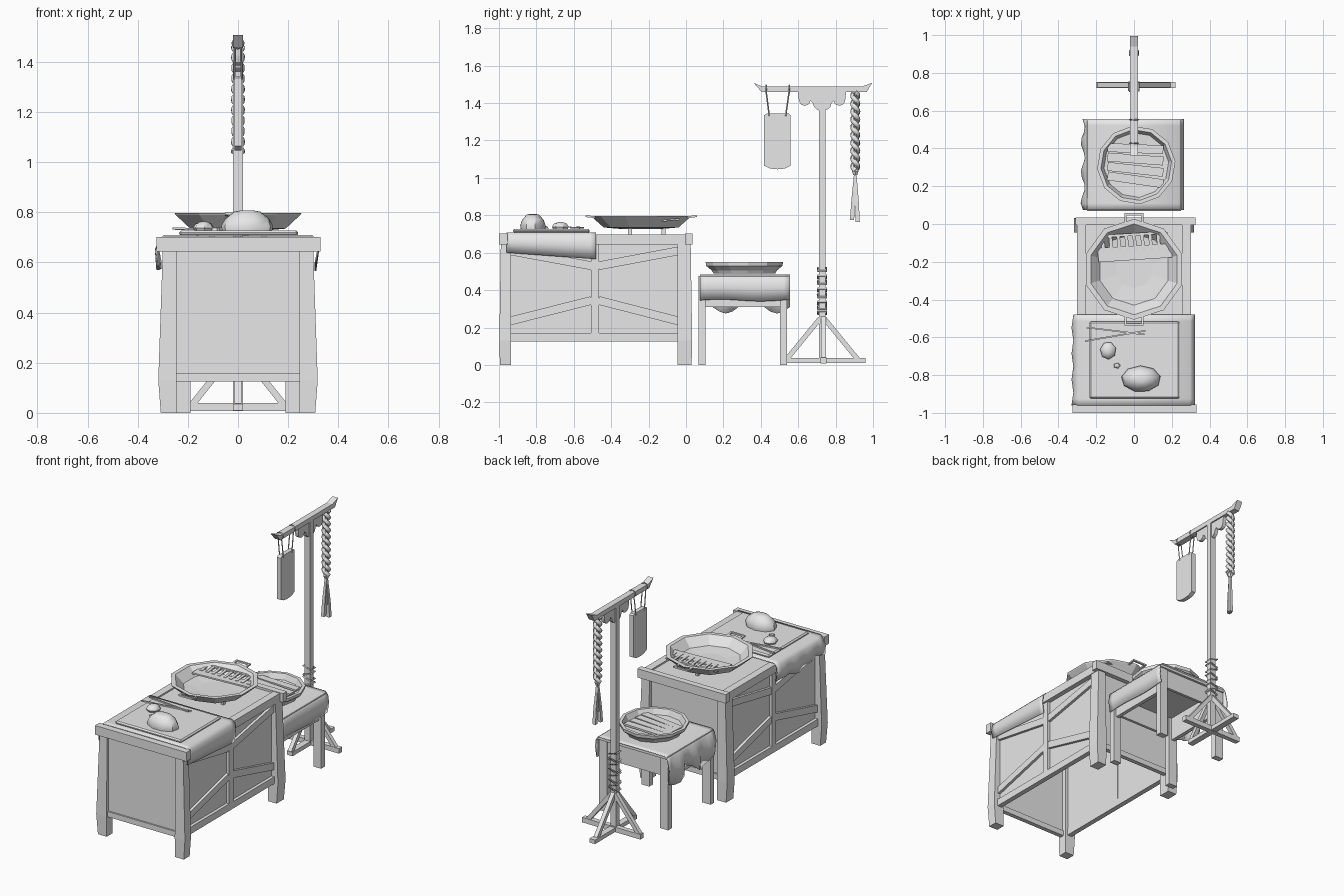
import bpy, bmesh, math
from mathutils import Vector, Matrix

if "Cube" in bpy.data.objects:
    bpy.data.objects.remove(bpy.data.objects["Cube"])

grey = bpy.data.materials.new("plain grey")
grey.use_nodes = True
grey.diffuse_color = (0.8, 0.8, 0.8, 1)
grey.node_tree.nodes["Principled BSDF"].inputs["Base Color"].default_value = (0.8, 0.8, 0.8, 1)


def finish(name, bm, smooth=None):
    bmesh.ops.recalc_face_normals(bm, faces=bm.faces)
    me = bpy.data.meshes.new(name)
    bm.to_mesh(me)
    bm.free()
    me.materials.append(grey)
    ob = bpy.data.objects.new(name, me)
    bpy.context.collection.objects.link(ob)
    if smooth:
        bpy.context.view_layer.objects.active = ob
        for o in bpy.context.selected_objects:
            o.select_set(False)
        ob.select_set(True)
        bpy.ops.object.shade_smooth_by_angle(angle=math.radians(smooth))
    return ob


def box(name, x, y, z):
    bm = bmesh.new()
    size = Vector((x[1] - x[0], y[1] - y[0], z[1] - z[0]))
    mid = Vector((sum(x), sum(y), sum(z))) / 2
    bmesh.ops.create_cube(bm, size=1, matrix=Matrix.Translation(mid) @ Matrix.Diagonal((*size, 1)))
    return finish(name, bm)


def loft(name, rings, closed_ends=True, smooth=None):
    """Skin a list of equal closed rings of points."""
    bm = bmesh.new()
    rows = [[bm.verts.new(p) for p in ring] for ring in rings]
    n = len(rows[0])
    for a, b in zip(rows, rows[1:]):
        for i in range(n):
            j = (i + 1) % n
            bm.faces.new((a[i], a[j], b[j], b[i]))
    if closed_ends:
        bm.faces.new(rows[0])
        bm.faces.new(rows[-1])
    return finish(name, bm, smooth)


def prism_x(name, outline, x0, x1):
    return loft(name, [[(x, y, z) for y, z in outline] for x in (x0, x1)])


def lathe(name, profile, n, centre, stretch=(1, 1), turn=0.0, smooth=None):
    cx, cy = centre
    angles = [turn + math.tau * i / n for i in range(n)]
    return loft(name, [[(cx + r * stretch[0] * math.cos(a), cy + r * stretch[1] * math.sin(a), z)
                        for a in angles] for r, z in profile], smooth=smooth)


def tube(name, pts, r, sides=5, smooth=None):
    pts = [Vector(p) for p in pts]
    rings = []
    for i, p in enumerate(pts):
        d = (pts[min(i + 1, len(pts) - 1)] - pts[max(i - 1, 0)]).normalized()
        u = d.cross((1, 0, 0) if abs(d.x) < 0.8 else (0, 0, 1)).normalized()
        v = d.cross(u)
        rings.append([p + r * (u * math.cos(math.tau * k / sides) + v * math.sin(math.tau * k / sides))
                      for k in range(sides)])
    return loft(name, rings, smooth=smooth)


def beam(name, p, q, wide, tall):
    """Square bar from p to q; 'wide' is measured level, 'tall' across it."""
    p, q = Vector(p), Vector(q)
    d = (q - p).normalized()
    side = d.cross((0, 0, 1)).normalized() * wide / 2
    up = side.cross(d).normalized() * tall / 2
    return loft(name, [[c + side + up, c - side + up, c - side - up, c + side - up] for c in (p, q)])


def cloth(name, half, top, y0, y1, hem, cx=0.0, steps=14):
    """Sheet lying over a table, hanging on both sides to hem(side, t)."""
    bm = bmesh.new()
    rows = []
    for i in range(steps + 1):
        t = i / steps
        row = []
        for s in (-1, 1):
            low, wave = hem(s, t)
            drop = [(half + wave, low), (half + 0.012 + wave * 0.6, top * 0.5 + low * 0.5),
                    (half + 0.008, top - 0.02), (half - 0.012, top)]
            row += [(cx + s * a, y0 + (y1 - y0) * t, z) for a, z in drop[::-s]][::-s]\
                if s < 0 else [(cx + a, y0 + (y1 - y0) * t, z) for a, z in drop[::-1]]
        rows.append([bm.verts.new(p) for p in row])
    for a, b in zip(rows, rows[1:]):
        for k in range(len(a) - 1):
            bm.faces.new((a[k], a[k + 1], b[k + 1], b[k]))
    ob = finish(name, bm, 50)
    mod = ob.modifiers.new("thickness", "SOLIDIFY")
    mod.thickness = 0.006
    return ob


# Counter: flared legs, end beams, top and panels
for s in (-1, 1):
    for end, (ya, yb) in (("front", (-0.99, -0.935)), ("back", (-0.045, 0.025))):
        out = -0.008 if end == "front" else 0.008
        rings = []
        for xo, z, k in ((0.308, 0, 0.6), (0.318, 0.13, 1), (0.3, 0.65, 0)):
            a, b = (ya + out * k, yb) if out < 0 else (ya, yb + out * k)
            rings.append([(s * 0.245, a, z), (s * xo, a, z), (s * xo, b, z), (s * 0.245, b, z)])
        loft(f"counter_{end}_leg", rings)
    box("counter_top_side_rail", sorted((s * 0.255, s * 0.303)), (-0.96, 0), (0.645, 0.698))
    box("counter_side_panel", sorted((s * 0.265, s * 0.272)), (-0.95, -0.03), (0.13, 0.66))
    box("counter_side_bottom_rail", sorted((s * 0.26, s * 0.292)), (-0.94, -0.04), (0.125, 0.17))
    box("counter_side_post", sorted((s * 0.26, s * 0.292)), (-0.507, -0.465), (0.16, 0.65))
    for ya, yb in ((-0.94, -0.505), (-0.04, -0.467)):
        for za, zb in ((0.61, 0.53), (0.235, 0.345)):
            beam("counter_side_brace", (s * 0.278, ya, za), (s * 0.278, yb, zb), 0.022, 0.045)
box("counter_top", (-0.257, 0.257), (-0.96, 0.005), (0.672, 0.688))
box("counter_top_front_beam", (-0.325, 0.33), (-1.0, -0.955), (0.643, 0.702))
box("counter_top_back_beam", (-0.31, 0.325), (-0.005, 0.035), (0.645, 0.702))
for y, end in ((-0.975, "front"), (-0.002, "back")):
    box(f"counter_{end}_panel", (-0.25, 0.25), (y, y + 0.008), (0.15, 0.65))
    box(f"counter_{end}_bottom_rail", (-0.25, 0.25), (y - 0.01, y + 0.018), (0.125, 0.16))

# Cloth, chopping board, dough and chopsticks
cloth("counter_cloth", 0.308, 0.709, -0.96, -0.48,
      lambda s, t: (0.6 - 0.035 * t, 0.004) if s > 0
      else (0.585 + 0.015 * math.sin(t * 9), 0.01 + 0.008 * math.cos(t * 22)))
board = box("chopping_board", (-0.235, 0.24), (-0.925, -0.515), (0.706, 0.727))
bev = board.modifiers.new("edge", "BEVEL")
bev.width = 0.008
lathe("dough_mound", ((0.95, 0.722), (1, 0.745), (0.85, 0.775), (0.5, 0.803), (0.2, 0.808)), 9,
      (0.037, -0.82), (0.105, 0.07), 0.2, 40)
lathe("dough_ball", ((0.8, 0.722), (1, 0.738), (0.75, 0.755), (0.3, 0.763)), 7,
      (-0.137, -0.67), (0.043, 0.047), 0.3, 40)
lathe("dough_crumb", ((1, 0.724), (0.8, 0.738), (0.2, 0.742)), 5, (-0.09, -0.75), (0.02, 0.016))
beam("chopstick", (-0.26, -0.62, 0.735), (0.06, -0.565, 0.732), 0.008, 0.008)
beam("chopstick", (-0.25, -0.548, 0.733), (0.055, -0.585, 0.736), 0.008, 0.008)

# Wide pan with loop handles, feet and a slatted rack inside
lathe("pan", ((0.12, 0.728), (0.2, 0.735), (0.262, 0.79), (0.267, 0.797), (0.24, 0.797),
              (0.19, 0.745), (0.1, 0.737)), 10, (0, -0.24), turn=math.pi / 2)
for a in range(3):
    ang = math.pi / 2 + a * math.tau / 3
    x, y = 0.12 * math.cos(ang), -0.24 + 0.12 * math.sin(ang)
    box("pan_foot", (x - 0.01, x + 0.01), (y - 0.01, y + 0.01), (0.686, 0.735))
for s in (-1, 1):
    ya, yb = -0.24 + s * 0.245, -0.24 + s * 0.292
    for x in (-0.045, 0.045):
        beam("pan_handle_arm", (x, ya, 0.79), (x, yb, 0.795), 0.012, 0.01)
    beam("pan_handle_grip", (-0.051, yb, 0.795), (0.051, yb, 0.795), 0.012, 0.01)
beam("pan_rack_plate", (-0.19, -0.165, 0.772), (0.2, -0.14, 0.772), 0.075, 0.01)
beam("pan_rack_rail", (-0.16, -0.065, 0.778), (0.17, -0.045, 0.778), 0.014, 0.01)
for i in range(9):
    x = -0.16 + i * 0.042
    beam("pan_rack_slat", (x, -0.15, 0.776), (x - 0.008, -0.06 + i * 0.002, 0.778), 0.018, 0.008)

# Small table with its draped cloth
for x in ((-0.25, -0.19), (0.19, 0.245)):
    for y in ((0.068, 0.105), (0.502, 0.54)):
        box("table_leg", x, y, (0, 0.465))
    mid = sum(x) / 2
    box("table_side_apron", (mid - 0.012, mid + 0.012), (0.1, 0.505), (0.31, 0.465))
for y in (0.075, 0.515):
    box("table_end_apron", (-0.2, 0.2), (y, y + 0.018), (0.34, 0.465))
box("table_top", (-0.25, 0.25), (0.068, 0.548), (0.46, 0.476))
cloth("table_cloth", 0.25, 0.484, 0.075, 0.555,
      lambda s, t: (0.345 + 0.005 * math.sin(t * 7), 0.004) if s > 0
      else (0.31 + 0.035 * math.cos(t * 11), 0.015 + 0.018 * math.sin(t * 19)))

# Round tray with planks laid in it
lathe("tray", ((0.165, 0.488), (0.175, 0.505), (0.205, 0.53), (0.208, 0.55), (0.188, 0.55),
               (0.172, 0.515), (0.1, 0.51)), 12, (0.012, 0.312), turn=0.1)
for i in range(4):
    y = 0.225 + i * 0.05
    beam("tray_plank", (-0.14, y + 0.03, 0.522 + 0.003 * i), (0.155, y - 0.012 + 0.01 * i, 0.522 + 0.003 * i),
         0.046, 0.012)

# Rack stand: post, crossed feet, braces and rope wraps
PY = 0.728
box("stand_post", (-0.02, 0.02), (PY - 0.017, PY + 0.017), (0.01, 1.46))
box("stand_long_foot", (-0.02, 0.02), (0.53, 0.96), (0.01, 0.036))
box("stand_cross_foot", (-0.2, 0.22), (0.72, 0.752), (0.008, 0.04))
for s in (-1, 1):
    beam("stand_long_brace", (0, PY + s * 0.19, 0.03), (0, PY + s * 0.01, 0.25), 0.026, 0.026)
    beam("stand_cross_brace", (s * 0.185, 0.736, 0.03), (s * 0.01, 0.736, 0.25), 0.026, 0.026)
for i, z in enumerate((0.28, 0.305, 0.33, 0.37, 0.4, 0.44, 0.47, 0.51)):
    ring = [(0.026 * a, PY + 0.023 * b, z + 0.008 * a * (-1) ** i)
            for a, b in ((-1, -1), (1, -1), (1, 1), (-1, 1), (-1, -1))]
    tube("stand_rope_wrap", ring, 0.006, 4)

# Upswept crossbeam and scalloped bracket
prism_x("crossbeam", [(0.362, 1.508), (0.41, 1.488), (0.94, 1.488), (0.995, 1.508),
                      (0.965, 1.458), (0.405, 1.458)], -0.02, 0.02)
scallop = [(0.6, 1.46), (0.602, 1.425)]
for cy, cz, r in ((0.635, 1.412, 0.03), (0.728, 1.4, 0.05), (0.82, 1.412, 0.03)):
    for k in range(7):
        a = math.pi + math.pi * k / 6
        scallop.append((cy + r * math.cos(a), cz + r * 0.85 * math.sin(a)))
prism_x("crossbeam_bracket", scallop + [(0.853, 1.425), (0.855, 1.46)], -0.012, 0.012)

# Hanging sign board on cords
prism_x("sign_board", [(0.418, 1.335), (0.43, 1.343), (0.55, 1.343), (0.56, 1.335), (0.56, 1.065),
                       (0.53, 1.05), (0.49, 1.046), (0.45, 1.05), (0.418, 1.065)], -0.014, 0.014)
for foot, head in ((0.445, 0.428), (0.533, 0.552)):
    for x in (-0.013, 0.013):
        tube("sign_cord", ((x, foot, 1.33), (x, (foot + head) / 2, 1.4), (x * 0.9, head, 1.465)), 0.004, 4)
    tube("sign_cord_loop", [(0.023 * math.sin(a), head, 1.474 + 0.022 * math.cos(a))
                            for a in (k * math.tau / 8 for k in range(9))], 0.004, 4)

# Twisted strand with loose tails
for k in range(2):
    pts = []
    for i in range(73):
        a = i / 72 * math.tau * 5 + k * math.pi
        pts.append((0.016 * math.cos(a), 0.905 + 0.014 * math.sin(a), 1.46 - 0.42 * i / 72))
    tube("twisted_strand", pts, 0.013, 6, 60)
lathe("strand_knot", ((0.012, 1.05), (0.02, 1.035), (0.012, 1.015)), 6, (0, 0.905))
for x, y, z in ((-0.008, 0.888, 0.775), (0.01, 0.918, 0.765), (0.0, 0.905, 0.85)):
    loft("strand_tail", [[(x * k + a * w, 0.905 + (y - 0.905) * k + b * w, h)
                          for a, b in ((-1, -1), (1, -1), (1, 1), (-1, 1))]
                         for k, w, h in ((0, 0.006, 1.03), (0.7, 0.01, 0.87), (1, 0.011, z))])
